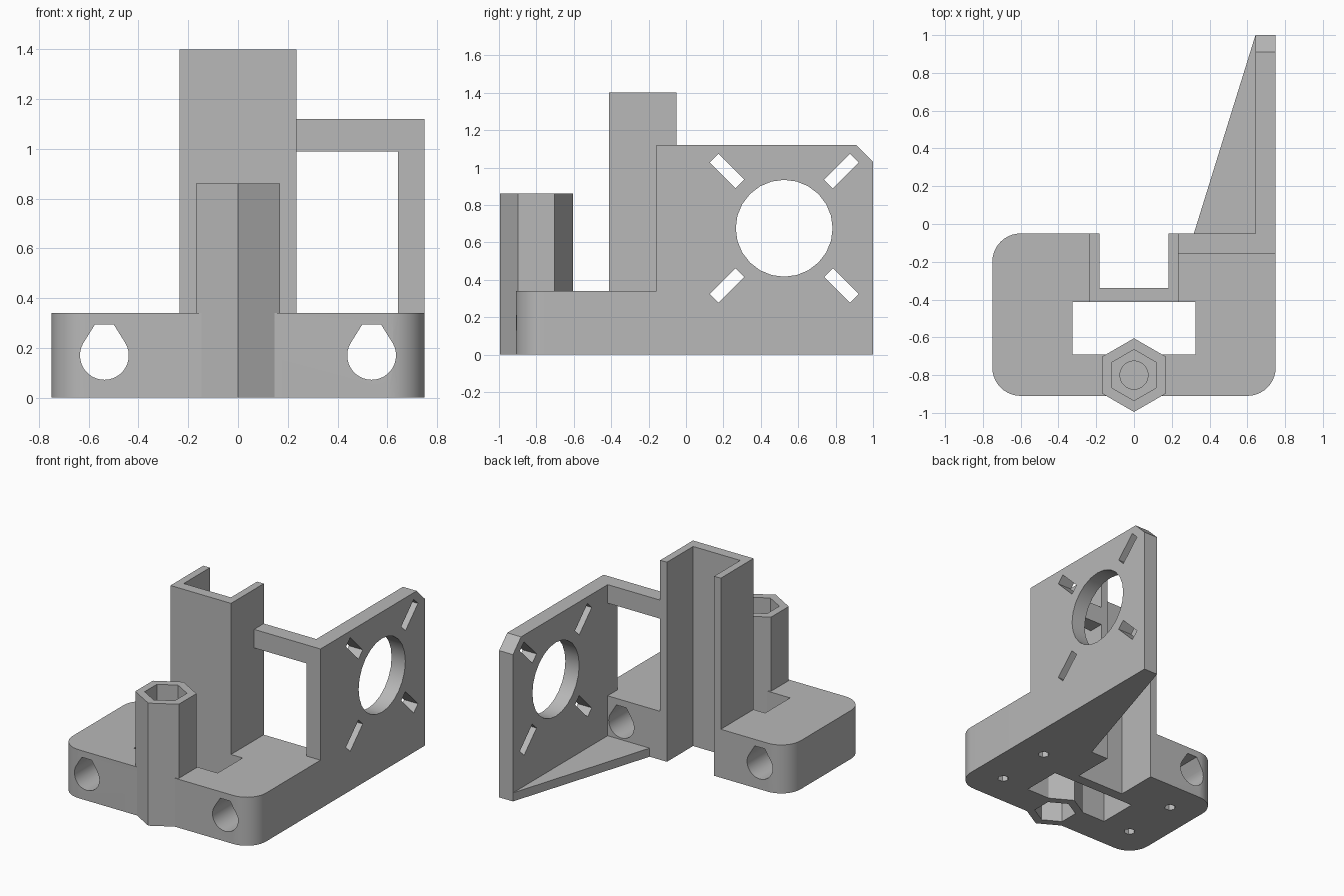
import bpy, bmesh
from math import sin, cos, pi, radians
from mathutils import Vector

if "Cube" in bpy.data.objects:
    bpy.data.objects.remove(bpy.data.objects["Cube"])

grey = bpy.data.materials.new("plain grey")
grey.use_nodes = True
COLOUR = (0.48, 0.48, 0.48, 1)
grey.diffuse_color = COLOUR
grey.node_tree.nodes["Principled BSDF"].inputs["Base Color"].default_value = COLOUR

# Where a 2D profile point lands for each extrusion axis
PLACE = {
    "x": lambda a, b, h: (h, a, b),
    "y": lambda a, b, h: (a, h, b),
    "z": lambda a, b, h: (a, b, h),
}


def prism(name, profile, axis, lo, hi):
    """Extrude a closed 2D profile along an axis."""
    bm = bmesh.new()
    verts = [bm.verts.new(PLACE[axis](a, b, lo)) for a, b in profile]
    face = bm.faces.new(verts)
    out = bmesh.ops.extrude_face_region(bm, geom=[face])
    moved = [v for v in out["geom"] if isinstance(v, bmesh.types.BMVert)]
    bmesh.ops.translate(bm, verts=moved, vec=Vector(PLACE[axis](0, 0, hi - lo)))
    bmesh.ops.recalc_face_normals(bm, faces=bm.faces)
    mesh = bpy.data.meshes.new(name)
    bm.to_mesh(mesh)
    bm.free()
    mesh.materials.append(grey)
    ob = bpy.data.objects.new(name, mesh)
    bpy.context.collection.objects.link(ob)
    return ob


def rect(x0, x1, y0, y1):
    return [(x0, y0), (x1, y0), (x1, y1), (x0, y1)]


def arc(cx, cy, r, start, end, steps):
    angles = [radians(start + (end - start) * i / steps) for i in range(steps + 1)]
    return [(cx + r * cos(a), cy + r * sin(a)) for a in angles]


def ring(cx, cy, r, sides, start=0):
    return arc(cx, cy, r, start, start + 360, sides)[:-1]


def cut(ob, cutters):
    """Subtract the cutters from an object, then discard them."""
    for c in cutters:
        c.hide_render = True
        mod = ob.modifiers.new("cut", "BOOLEAN")
        mod.operation, mod.solver, mod.object = "DIFFERENCE", "EXACT", c
    bpy.context.view_layer.update()
    graph = bpy.context.evaluated_depsgraph_get()
    mesh = bpy.data.meshes.new_from_object(ob.evaluated_get(graph))
    ob.modifiers.clear()
    ob.data = mesh
    for c in cutters:
        bpy.data.objects.remove(c)


def nut_bore():
    """Hex pockets at both ends of the tower with a blind round bore between."""
    return [
        prism("top_pocket", ring(0, TOWER_Y, 0.135, 6, 90), "z", 0.4, 1),
        prism("round_bore", ring(0, TOWER_Y, 0.075, 20), "z", 0.22, 0.45),
        prism("bottom_pocket", ring(0, TOWER_Y, 0.135, 6, 90), "z", -0.1, 0.2),
    ]


BASE_TOP, BACK, FRONT, SIDE = 0.34, -0.05, -0.91, 0.75
TOWER_Y, R = -0.8, 0.15
NOTCH_X, NOTCH_Y = 0.183, -0.34

# Base block: three rounded corners and a notch at the back
outline = arc(-SIDE + R, BACK - R, R, 90, 180, 10)
outline += arc(-SIDE + R, FRONT + R, R, 180, 270, 10)
outline += arc(SIDE - R, FRONT + R, R, 270, 360, 10)
outline += [(SIDE, BACK), (NOTCH_X, BACK), (NOTCH_X, NOTCH_Y),
            (-NOTCH_X, NOTCH_Y), (-NOTCH_X, BACK)]
base = prism("base_block", outline, "z", 0, BASE_TOP)

# Central window, teardrop rod holes and small nut holes underneath
cutters = [prism("window", rect(-0.325, 0.325, -0.69, -0.413), "z", -0.1, 0.5)]
for x in (-0.537, 0.537):
    drop = arc(x, 0.17, 0.098, 150, 390, 24) + [(x + 0.038, 0.294), (x - 0.038, 0.294)]
    cutters.append(prism("rod_hole", drop, "y", -1.2, 0.2))
    for y in (-0.685, -0.275):
        cutters.append(prism("screw_hole", ring(x, y, 0.037, 6), "z", -0.1, 0.13))
cut(base, cutters + nut_bore())

# Upright U-shaped channel
W, CHANNEL_FRONT = 0.235, -0.413
u_shape = [(-W, BACK), (-W, CHANNEL_FRONT), (W, CHANNEL_FRONT), (W, BACK),
           (NOTCH_X, BACK), (NOTCH_X, NOTCH_Y), (-NOTCH_X, NOTCH_Y), (-NOTCH_X, BACK)]
channel = prism("guide_channel", u_shape, "z", BASE_TOP, 1.4)

# Hexagonal nut tower
tower = prism("nut_tower", ring(0, TOWER_Y, 0.195, 6, 90), "z", 0, 0.86)
cut(tower, nut_bore())

# Motor plate with a round opening and four diagonal slots
PLATE_IN, PLATE_TOP, PLATE_Y = 0.643, 1.12, -0.157
side_shape = [(PLATE_Y, BASE_TOP), (BACK, BASE_TOP), (BACK, 0), (1, 0), (1, 1.03),
              (0.91, PLATE_TOP), (PLATE_Y, PLATE_TOP)]
plate = prism("motor_plate", side_shape, "x", PLATE_IN, SIDE)
CY, CZ, OFF, HALF_L, HALF_W = 0.525, 0.675, 0.306, 0.098, 0.033
cutters = [prism("opening", ring(CY, CZ, 0.259, 24), "x", 0.4, 1)]
for sy in (-1, 1):
    for sz in (-1, 1):
        along = Vector((sy, sz)).normalized()
        across = Vector((-along.y, along.x))
        mid = Vector((CY + sy * OFF, CZ + sz * OFF))
        corners = [mid + along * a * HALF_L + across * b * HALF_W
                   for a, b in ((-1, -1), (1, -1), (1, 1), (-1, 1))]
        cutters.append(prism("slot", [tuple(c) for c in corners], "x", 0.4, 1))
cut(plate, cutters)

# Bar joining the channel to the plate
bar = prism("top_bar", rect(W, PLATE_IN, PLATE_Y, BACK), "z", 0.99, PLATE_TOP)

# Thin triangular floor bracing the plate
gusset = prism("floor_gusset", [(0.317, BACK), (PLATE_IN, BACK), (PLATE_IN, 1)],
               "z", 0, 0.06)

# Smooth the curved walls, keep corners sharp
bpy.ops.object.select_all(action="DESELECT")
for ob in (base, tower, plate):
    ob.select_set(True)
    bpy.context.view_layer.objects.active = ob
bpy.ops.object.shade_smooth_by_angle(angle=radians(30))
